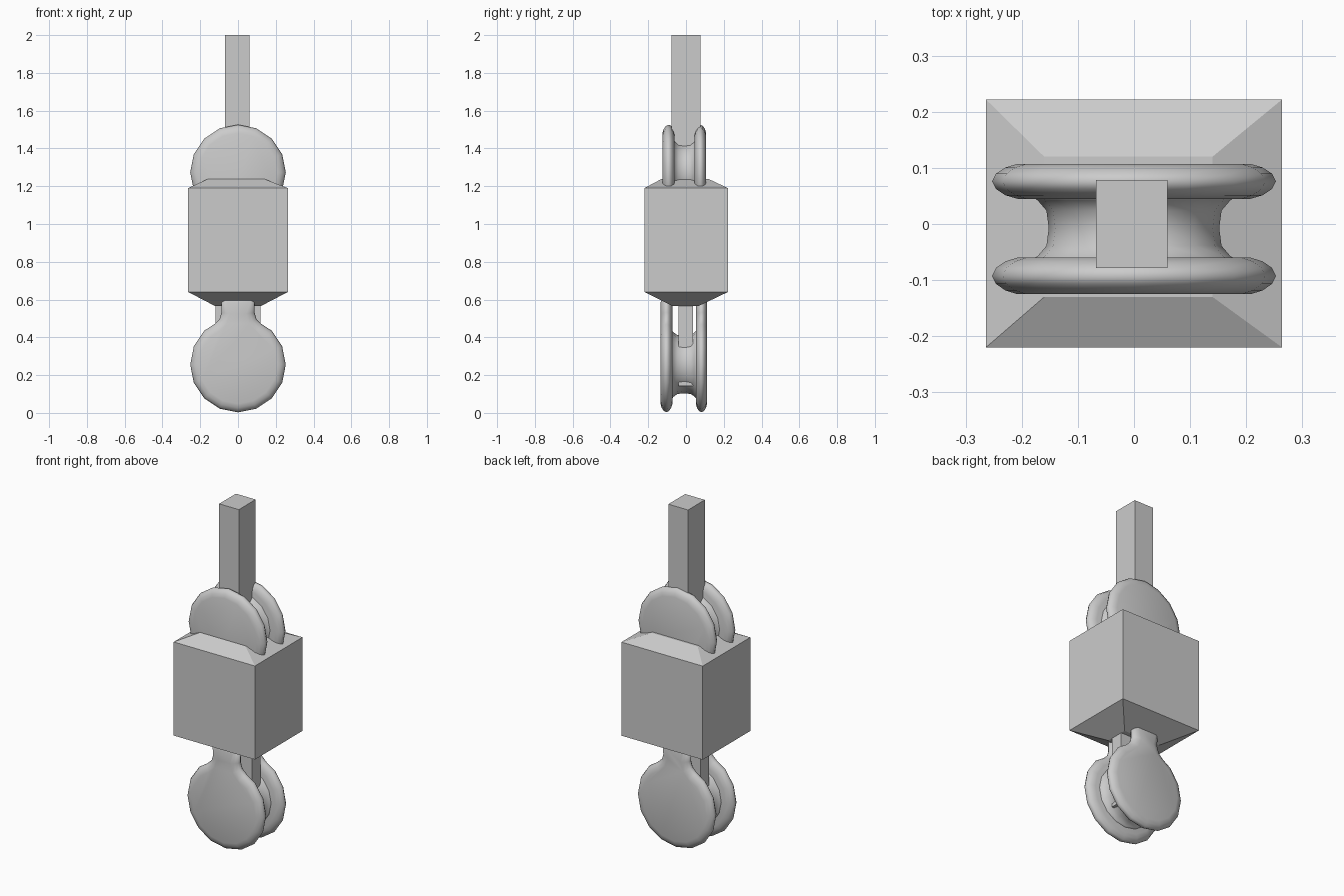
import bpy
from math import cos, sin, radians
from mathutils import Vector

if "Cube" in bpy.data.objects:
    bpy.data.objects.remove(bpy.data.objects["Cube"])


def make(name, verts, faces, smooth=False):
    me = bpy.data.meshes.new(name)
    me.from_pydata(verts, [], faces)
    me.validate()
    import bmesh
    bm = bmesh.new()
    bm.from_mesh(me)
    bmesh.ops.recalc_face_normals(bm, faces=bm.faces)
    bm.to_mesh(me)
    bm.free()
    for p in me.polygons:
        p.use_smooth = smooth
    ob = bpy.data.objects.new(name, me)
    bpy.context.collection.objects.link(ob)
    return ob


def loft(name, rings, smooth=False):
    """Skin equal-length rings of points and cap both ends."""
    n = len(rings[0])
    verts = [p for r in rings for p in r]
    faces = [tuple(range(n)), tuple(range(len(verts) - n, len(verts)))]
    for i in range(len(rings) - 1):
        for j in range(n):
            k = (j + 1) % n
            faces.append((i * n + j, i * n + k, (i + 1) * n + k, (i + 1) * n + j))
    return make(name, verts, faces, smooth)


def rect(x0, x1, y0, y1, z):
    return [(x0, y0, z), (x1, y0, z), (x1, y1, z), (x0, y1, z)]


def cheek_outline(r):
    """Round cheek with a filleted neck on top, counter-clockwise."""
    neck = [(0.125, 0.214), (0.098, 0.24), (0.088, 0.275), (0.088, 0.36)]
    disc = [(r * cos(radians(a)), r * sin(radians(a)))
            for a in [135 + 22.5 * i for i in range(13)]]
    return disc + neck + [(-x, z) for x, z in reversed(neck)]


def inset(pts, d):
    out = []
    n = len(pts)
    for i in range(n):
        a, b, c = (Vector(pts[j % n]) for j in (i - 1, i, i + 1))
        e1, e2 = (b - a).normalized(), (c - b).normalized()
        m = (Vector((-e1.y, e1.x)) + Vector((-e2.y, e2.x))).normalized()
        out.append(b + m * d)
    return out


ROUND = [(0, 0.045), (0.1, 0.024), (0.28, 0.007), (0.5, 0),
         (0.72, 0.007), (0.9, 0.024), (1, 0.045)]


def pulley(name, zc, flip, r, cheeks):
    # two rounded cheeks
    outline = cheek_outline(r)
    for side, (y0, y1) in zip(("front", "back"), cheeks):
        rings = [[(x, y0 + (y1 - y0) * f, zc + flip * z) for x, z in inset(outline, d)]
                 for f, d in ROUND]
        loft(f"{name}_{side}_cheek", rings, True)
    # grooved hub between the cheeks
    ya, yb = cheeks[0][1] - 0.01, cheeks[1][0] + 0.01
    prof = [(0, 0.195), (0.1, 0.172), (0.25, 0.156), (0.5, 0.152),
            (0.75, 0.156), (0.9, 0.172), (1, 0.195)]
    rings = [[(q * cos(radians(22.5 * i)), ya + (yb - ya) * f, zc + q * sin(radians(22.5 * i)))
              for i in range(16)] for f, q in prof]
    loft(f"{name}_hub", rings, True)


# central block with tapered ends
loft("block", [rect(-0.12, 0.12, -0.07, 0.065, 0.565),
               rect(-0.264, 0.264, -0.22, 0.222, 0.64),
               rect(-0.264, 0.264, -0.22, 0.222, 1.19),
               rect(-0.16, 0.14, -0.13, 0.12, 1.238)])

# upper and lower pulleys, necks running into the block
pulley("upper_pulley", 1.273, -1, 0.253, [(-0.125, -0.06), (0.045, 0.107)])
pulley("lower_pulley", 0.256, 1, 0.253, [(-0.135, -0.072), (0.052, 0.112)])

# hanging bar and lower strap
loft("hanging_bar", [rect(-0.068, 0.06, -0.078, 0.078, z) for z in (1.25, 2.0)])
loft("lower_strap", [rect(-0.12, 0.12, -0.04, 0.037, z) for z in (0.143, 0.6)])
